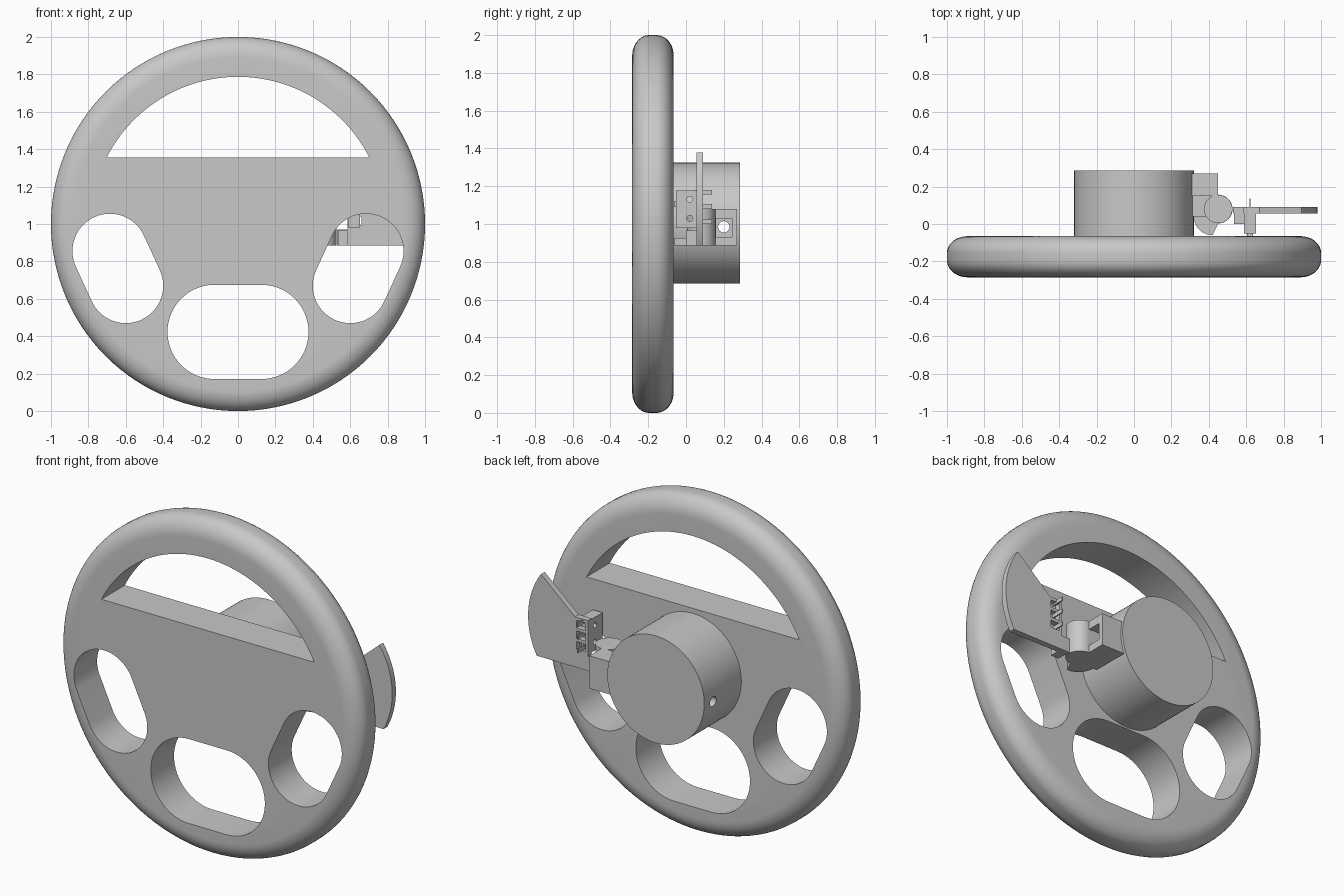
import bpy, bmesh, math

if "Cube" in bpy.data.objects:
    bpy.data.objects.remove(bpy.data.objects["Cube"])

grey = bpy.data.materials.new("plain_grey")
grey.diffuse_color = (0.58, 0.58, 0.58, 1)
grey.use_nodes = True
grey.node_tree.nodes["Principled BSDF"].inputs["Base Color"].default_value = grey.diffuse_color


def stack(name, rings):
    """Closed solid skinned through rings of equal point count, flat end caps."""
    bm = bmesh.new()
    rows = [[bm.verts.new(p) for p in r] for r in rings]
    n = len(rows[0])
    for a, b in zip(rows, rows[1:]):
        for i in range(n):
            j = (i + 1) % n
            bm.faces.new((a[i], a[j], b[j], b[i]))
    bm.faces.new(rows[0][::-1])
    bm.faces.new(rows[-1])
    bmesh.ops.recalc_face_normals(bm, faces=bm.faces)
    me = bpy.data.meshes.new(name)
    bm.to_mesh(me)
    bm.free()
    me.materials.append(grey)
    ob = bpy.data.objects.new(name, me)
    bpy.context.collection.objects.link(ob)
    return ob


def prism(name, pts, lo, hi, axis):
    """Extrude a 2D outline along an axis; the outline uses the other two axes in order."""
    k = "xyz".index(axis)
    return stack(name, [[(*p[:k], h, *p[k:]) for p in pts] for h in (lo, hi)])


def arc(cx, cy, r, a0, a1, n=32):
    return [(cx + r * math.cos(math.radians(a0 + (a1 - a0) * i / n)),
             cy + r * math.sin(math.radians(a0 + (a1 - a0) * i / n))) for i in range(n + 1)]


def circle(cx, cy, r, n=48):
    return arc(cx, cy, r, 0, 360, n)[:-1]


def box(name, x0, x1, y0, y1, z0, z1):
    return prism(name, [(x0, y0), (x1, y0), (x1, y1), (x0, y1)], z0, z1, "z")


def pill(ax, ay, bx, by, r):
    """Outline around two equal circles."""
    t = math.degrees(math.atan2(by - ay, bx - ax))
    return arc(bx, by, r, t - 90, t + 90) + arc(ax, ay, r, t + 90, t + 270)


def cut(ob, *cutters):
    for c in cutters:
        m = ob.modifiers.new("cut", "BOOLEAN")
        m.operation, m.solver, m.object = "DIFFERENCE", "EXACT", c
        bpy.context.view_layer.objects.active = ob
        bpy.ops.object.modifier_apply(modifier=m.name)
        bpy.data.objects.remove(c)


def smooth(ob):
    bpy.ops.object.select_all(action="DESELECT")
    ob.select_set(True)
    bpy.context.view_layer.objects.active = ob
    bpy.ops.object.shade_smooth_by_angle(angle=math.radians(30))


# Wheel body: disc with a rounded outer edge
RAD, AX, Y0, Y1 = 0.11, 0.09, -0.285, -0.065
edge = [(1 - RAD + RAD * math.cos(t), AX * math.sin(t))
        for t in (math.radians(90 - 90 * i / 10) for i in range(11))]
profile = [(r, Y0 + AX - h) for r, h in edge] + [(r, Y1 - AX + h) for r, h in reversed(edge)]
wheel = stack("steering_wheel", [[(x, y, z) for x, z in circle(0, 1, r, 128)] for r, y in profile])

# Openings in the wheel
a = math.degrees(math.asin(0.355 / 0.787))
openings = [arc(0, 1, 0.787, a, 180 - a, 48), pill(-0.125, 0.423, 0.125, 0.423, 0.252)]
openings += [pill(s * 0.6, 0.67, s * 0.685, 0.855, 0.2) for s in (-1, 1)]
cut(wheel, *[prism("opening", o, -0.5, 0.2, "y") for o in openings])
smooth(wheel)

# Hub with a cross-drilled hole
hub = prism("hub", circle(0, 1.005, 0.32, 96), -0.07, 0.285, "y")
cut(hub, prism("drill", circle(0.2, 0.985, 0.03, 24), -0.6, 0.6, "x"))
smooth(hub)

# Bracket: base plate, mounting block with pocket and bolt hole, pivot post
plate = prism("bracket_plate", arc(0.42, 0.04, 0.1, 180, 270, 12)
              + arc(0.45, 0.08, 0.077, -90, 90, 20) + [(0.45, 0.27), (0.29, 0.27)], 0.885, 0.925, "z")
smooth(plate)
block = box("bracket_block", 0.28, 0.45, 0.15, 0.27, 0.886, 1.08)
cut(block, box("pocket", 0.37, 0.6, 0.157, 0.243, 0.93, 1.03),
    prism("drill", circle(0.2, 0.985, 0.03, 24), 0.2, 0.6, "x"))
post = prism("pivot_post", circle(0.45, 0.08, 0.076), 0.886, 1.08, "z")
smooth(post)
box("bracket_web", 0.29, 0.43, 0.04, 0.16, 0.886, 1.07)

# Shift paddle: curved outer edge, slanted top, slotted window near the pivot
paddle = prism("shift_paddle", [(0.53, 0.885)] + arc(0.51, 1.11, 0.47, -28.6, 35, 24)
               + [(0.67, 1.185), (0.585, 1.185), (0.585, 0.97), (0.53, 0.97)], 0.055, 0.09, "y")
cut(paddle, *[box("slot", 0.6, 0.66, 0, 0.2, z, z + 0.045) for z in (0.995, 1.058, 1.121)])
smooth(paddle)

# Switch on the front of the paddle, with side holes and rear pins
switch = box("switch_body", 0.587, 0.652, -0.052, 0.056, 0.98, 1.178)
cut(switch, *[prism("drill", circle(0.02, z, 0.016, 16), 0.4, 0.8, "x") for z in (1.03, 1.13)])
box("switch_button", 0.605, 0.635, -0.063, -0.05, 1.09, 1.12)
box("paddle_hinge", 0.535, 0.587, 0.0, 0.056, 0.885, 0.965)
for i, z in enumerate((1.0, 1.08, 1.155)):
    box(f"switch_pin_{i + 1}", 0.618, 0.624, 0.05, 0.137, z, z + 0.025)
